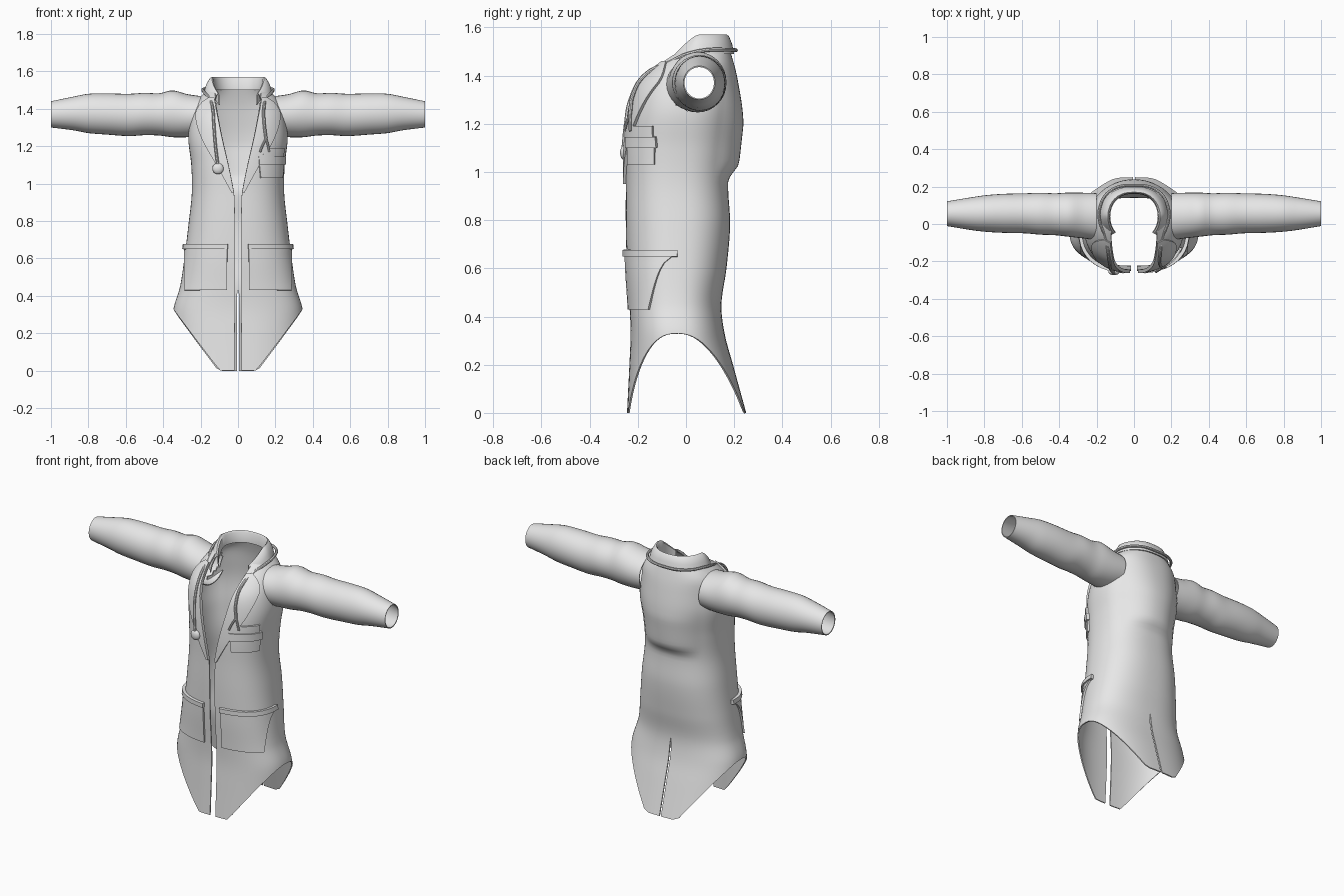
import bpy, bmesh, math
from mathutils import Vector

cube = bpy.data.objects.get("Cube")
if cube:
    bpy.data.objects.remove(cube)

mat = bpy.data.materials.new("light_grey_cloth")
mat.use_nodes = True
GREY = (0.8, 0.8, 0.8, 1)
mat.diffuse_color = GREY
mat.node_tree.nodes["Principled BSDF"].inputs["Base Color"].default_value = GREY

E = 2 / 2.4  # roundness of the torso cross-section


def curve_at(table, z):
    """Smooth interpolation of rows (z, a, b, ...) at height z."""
    z = min(max(z, table[0][0]), table[-1][0])
    i = next(k for k in range(len(table) - 1) if z <= table[k + 1][0])
    p, q = table[i], table[i + 1]
    before, after = table[max(i - 1, 0)], table[min(i + 2, len(table) - 1)]
    h = q[0] - p[0]
    t = (z - p[0]) / h
    out = []
    for k in range(1, len(p)):
        m0 = (q[k] - before[k]) / (q[0] - before[0]) * h
        m1 = (after[k] - p[k]) / (after[0] - p[0]) * h
        out.append((2*t**3 - 3*t*t + 1) * p[k] + (t**3 - 2*t*t + t) * m0
                   + (3*t*t - 2*t**3) * q[k] + (t**3 - t*t) * m1)
    return out


# Torso: height, half width, front y, back y
TORSO = [(0, .36, -.245, .25), (.2, .352, -.235, .195), (.33, .345, -.23, .16),
         (.45, .31, -.235, .147), (.6, .287, -.245, .168), (.78, .265, -.25, .183),
         (.95, .247, -.25, .175), (1.1, .25, -.25, .19), (1.25, .266, -.235, .205),
         (1.36, .25, -.205, .205), (1.44, .222, -.135, .2), (1.48, .185, -.085, .19),
         (1.51, .15, -.05, .18)]
# Front opening: height, half gap
GAP = [(0, .018), (.9, .018), (1.0, .03), (1.2, .075), (1.35, .105), (1.45, .12), (1.51, .125)]


def ang(x, z):
    return math.asin(min(1, x / curve_at(TORSO, z)[0]) ** (1 / E))


def torso_point(a, z, off=0):
    """Point on the left half of the torso; angle 0 is front, pi is back."""
    w, yf, yb = curve_at(TORSO, z)
    s = max(0, math.sin(a)) ** E
    c = math.copysign(abs(math.cos(a)) ** E, math.cos(a))
    y = (yf + yb) / 2 - ((yb - yf) / 2 + off) * c
    if c < 0 and .97 < z < 1.45:  # loose cloth over the shoulder blades
        rise = min(1, (z - .97) / .06) * min(1, (1.45 - z) / .25)
        y += .038 * rise * max(0, 1 - (s / .75) ** 2)
    return Vector(((w + off) * s, y, z))


def front_point(x, z, off):
    p = torso_point(ang(abs(x), z), z, off)
    return Vector((x, p.y, z))


def finish(ob, sharp=40):
    """Bake modifiers, then smooth with sharp edges kept."""
    bpy.context.view_layer.update()
    me = bpy.data.meshes.new_from_object(ob.evaluated_get(bpy.context.evaluated_depsgraph_get()))
    ob.modifiers.clear()
    ob.data = me
    me.polygons.foreach_set("use_smooth", [True] * len(me.polygons))
    me.set_sharp_from_angle(angle=math.radians(sharp))
    if not me.materials:
        me.materials.append(mat)
    return ob


def sheet(name, rows, thick=.007, mirror=True, closed=False, skip=None):
    """Cloth sheet from rows of points, with thickness going inwards."""
    bm = bmesh.new()
    grid = [[bm.verts.new(p) for p in row] for row in rows]
    n = len(rows[0])
    for lo, hi in zip(grid, grid[1:]):
        for c in range(n if closed else n - 1):
            d = (c + 1) % n
            f = (lo[c], lo[d], hi[d], hi[c])
            mid = sum((v.co for v in f), Vector()) / 4
            if not (skip and skip(mid)):
                bm.faces.new(f)
    bmesh.ops.delete(bm, geom=[v for v in bm.verts if not v.link_faces], context='VERTS')
    me = bpy.data.meshes.new(name)
    bm.to_mesh(me)
    bm.free()
    me.materials.append(mat)
    ob = bpy.data.objects.new(name, me)
    bpy.context.collection.objects.link(ob)
    if mirror:
        m = ob.modifiers.new("mirror", 'MIRROR')
        m.merge_threshold = .001
    s = ob.modifiers.new("thickness", 'SOLIDIFY')
    s.thickness, s.offset = thick, -1
    return finish(ob)


def steps(a, b, n):
    return [a + (b - a) * i / n for i in range(n + 1)]


# Coat body with pointed hem, open front, back slit and armholes
COLS = 36
rows = []
for z0 in steps(0, .5, 16) + steps(.5, 1.505, 44)[1:]:
    row = []
    for j in range(COLS + 1):
        t = j / COLS
        u = math.sin(.05 + (math.pi - .05) * t) ** E if j < COLS else 0
        hem = .33 * min(1, max(0, (u - .29) / .71))
        z = hem + (.5 - hem) * z0 / .5 if z0 < .5 else z0
        a0 = ang(curve_at(GAP, z)[0], z)
        p = torso_point(a0 + (math.pi - a0) * t, z)
        if j == COLS:
            p.x = .005 if z < .43 else 0
        row.append(p)
    rows.append(row)
sheet("coat_body", rows,
      skip=lambda p: p.x > .14 and math.hypot(p.y - .035, p.z - 1.36) < .1)

# Sleeves: x, centre y, centre z, y radius, z radius
SLEEVE = [(.2, .04, 1.36, .125, .108), (.27, .045, 1.363, .122, .115),
          (.35, .05, 1.373, .118, .125), (.42, .052, 1.37, .112, .113),
          (.5, .055, 1.372, .112, .113), (.58, .057, 1.367, .107, .113),
          (.7, .057, 1.372, .104, .11), (.8, .056, 1.375, .097, .105),
          (.88, .055, 1.375, .086, .09), (1, .055, 1.37, .066, .07)]
rows = []
for x in steps(.2, 1, 40):
    cy, cz, ry, rz = curve_at(SLEEVE, x)
    rows.append([Vector((x, cy + ry * math.cos(a), cz + rz * math.sin(a)))
                 for a in steps(0, math.tau, 32)[:-1]])
sheet("sleeves", rows, thick=.005, closed=True)

# Turned-down collar: section from outer edge over the fold to the inside
rows = []
for r, z in [(.045, 1.49), (.034, 1.53), (.015, 1.563), (.003, 1.57), (-.006, 1.56), (-.01, 1.5)]:
    row = []
    for a in steps(.8, math.pi, 24):
        y = .04 - (.128 + r * .7) * math.cos(a)
        drop = .12 * max(0, (.05 - y) / .13) ** 1.3
        row.append(Vector(((.137 + r) * max(0, math.sin(a)) ** .8, y, z - drop)))
    rows.append(row)
sheet("collar", rows, thick=.006)


def patch(name, edges, off, mirror=True, n=8):
    """Raised cloth panel on the front; edges are (z, inner x, outer x)."""
    rows = []
    for z in steps(edges[0][0], edges[-1][0], n):
        x0, x1 = curve_at(edges, z)
        rows.append([torso_point(a, z, off) for a in steps(ang(x0, z), ang(x1, z), 10)])
    return sheet(name, rows, off + .005, mirror)


patch("lapels", [(.95, .02, .032), (1.08, .045, .1), (1.25, .083, .19),
                 (1.37, .106, .218), (1.43, .116, .19), (1.46, .12, .15)], .012, n=24)
patch("hip_pockets", [(.43, .058, .278), (.65, .056, .28)], .01)
patch("hip_pocket_bands", [(.65, .052, .282), (.677, .052, .282)], .018, n=2)
patch("chest_pocket", [(1.03, .118, .232), (1.11, .11, .235)], .01, False, 4)
patch("chest_pocket_flap", [(1.1, .108, .238), (1.145, .105, .24)], .018, False, 3)
patch("chest_pocket_top", [(1.145, .125, .235), (1.19, .14, .238)], .012, False, 3)


# Listening instrument draped around the neck
def tube(name, pts, radius):
    cu = bpy.data.curves.new(name, 'CURVE')
    cu.dimensions = '3D'
    cu.bevel_depth, cu.bevel_resolution, cu.resolution_u = radius, 2, 8
    cu.use_fill_caps = True
    sp = cu.splines.new('BEZIER')
    sp.bezier_points.add(len(pts) - 1)
    for b, p in zip(sp.bezier_points, pts):
        b.co = p
        b.handle_left_type = b.handle_right_type = 'AUTO'
    cu.materials.append(mat)
    ob = bpy.data.objects.new(name + "_path", cu)
    bpy.context.collection.objects.link(ob)
    bpy.context.view_layer.update()
    me = bpy.data.meshes.new_from_object(ob.evaluated_get(bpy.context.evaluated_depsgraph_get()))
    bpy.data.objects.remove(ob)
    mesh_ob = bpy.data.objects.new(name, me)
    bpy.context.collection.objects.link(mesh_ob)
    finish(mesh_ob)


half = [(.155, -.06, 1.46), (.18, 0, 1.487), (.185, .08, 1.505), (.13, .175, 1.507)]
neck = [Vector(p) for p in half] + [Vector((0, .207, 1.505))]
neck += [Vector((-x, y, z)) for x, y, z in reversed(half)]
left = [front_point(x, z, .024) for x, z in [(.15, 1.24), (.14, 1.32), (.138, 1.4)]]
right = [front_point(x, z, .024) for x, z in
         [(-.135, 1.4), (-.128, 1.3), (-.12, 1.2), (-.108, 1.1)]]
tube("neck_tube", left + neck + right, .008)
for side, x in (("inner", .118), ("outer", .168)):
    tube(side + "_ear_tube", [left[0], front_point((x + .15) / 2, 1.21, .026),
                              front_point(x, 1.17, .028)], .006)

# Chest piece at the end of the tube
bm = bmesh.new()
bmesh.ops.create_uvsphere(bm, u_segments=20, v_segments=12, radius=.03)
bmesh.ops.scale(bm, vec=(1, .55, 1), verts=bm.verts)
bmesh.ops.translate(bm, vec=front_point(-.107, 1.08, .02), verts=bm.verts)
me = bpy.data.meshes.new("chest_piece")
bm.to_mesh(me)
bm.free()
piece = bpy.data.objects.new("chest_piece", me)
bpy.context.collection.objects.link(piece)
finish(piece)
